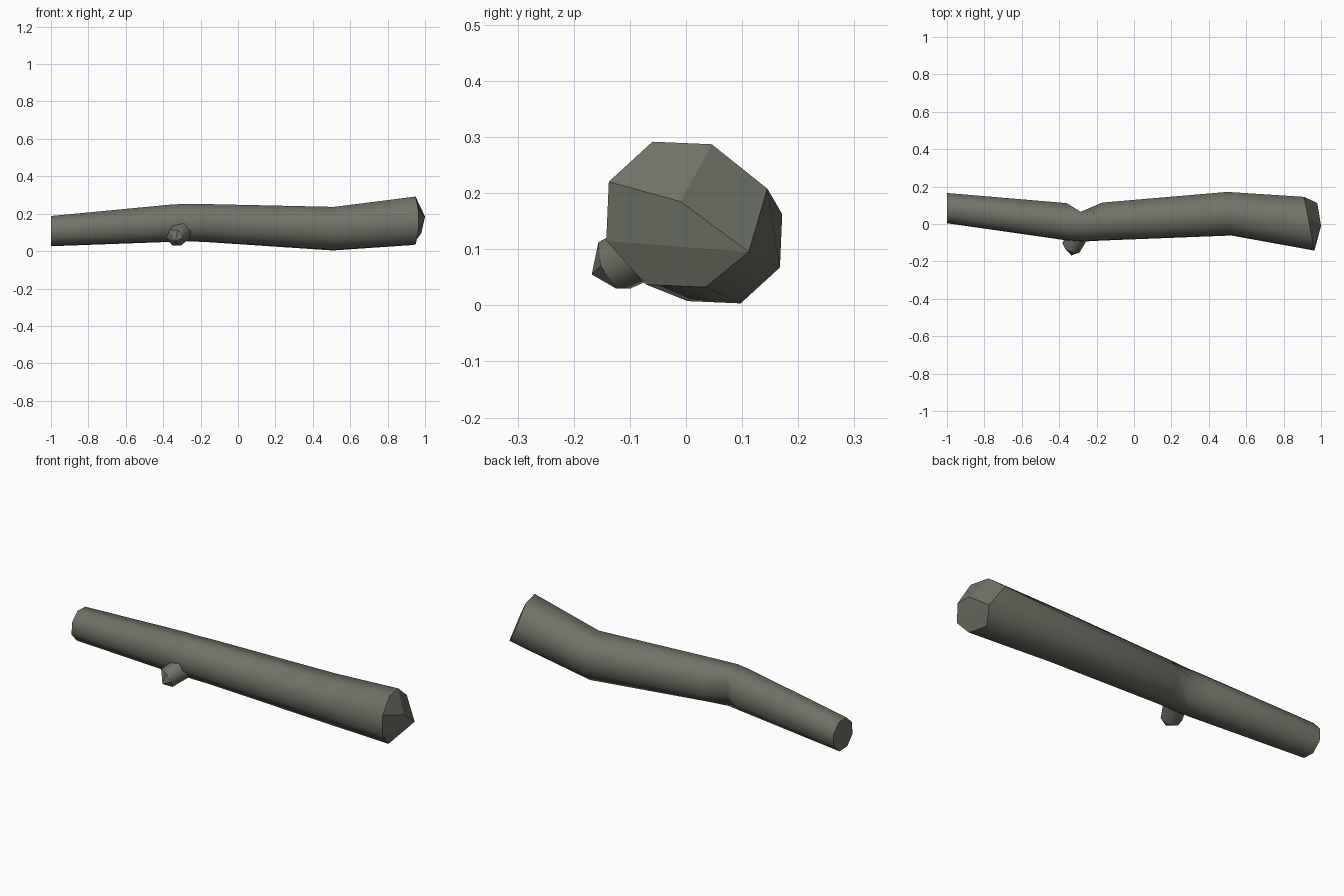
import bpy, bmesh, math
from mathutils import Vector

if "Cube" in bpy.data.objects:
    bpy.data.objects.remove(bpy.data.objects["Cube"])

bark = bpy.data.materials.new("grey green bark")
bark.diffuse_color = (0.16, 0.17, 0.135, 1)
bark.use_nodes = True
bark.node_tree.nodes["Principled BSDF"].inputs["Base Color"].default_value = bark.diffuse_color


def finish(bm, name):
    bmesh.ops.recalc_face_normals(bm, faces=bm.faces)
    me = bpy.data.meshes.new(name)
    bm.to_mesh(me)
    bm.free()
    ob = bpy.data.objects.new(name, me)
    bpy.context.collection.objects.link(ob)
    me.materials.append(bark)
    return ob


def bridge(bm, rings):
    n = len(rings[0])
    for a, b in zip(rings, rings[1:]):
        for i in range(n):
            j = (i + 1) % n
            f = bm.faces.new((a[i], a[j], b[j], b[i]))
            f.smooth = True


# Log: octagonal rings (x, y, z, radius, lean of x per unit y)
stations = [(-1.0, .085, .107, .086, 0),
            (-.36, .012, .149, .106, 0),
            (-.285, .005, .153, .106, 0),
            (-.17, .013, .150, .108, 0),
            (.51, .055, .120, .124, -.09),
            (.94, -.0125, .162, .138, -.19)]
bm = bmesh.new()
rings = []
for x, y, z, r, lean in stations:
    ring = []
    for k in range(8):
        a = math.radians(20 + 45 * k)
        dy = r * math.cos(a)
        ring.append(bm.verts.new((x + lean * dy, y + dy, z + r * math.sin(a))))
    rings.append(ring)
# dent on the back at the bend
for k in (0, 7):
    rings[2][k].co.y = .065
# chipped corners of the thick end
end = rings[-1]
end[0].co = (.91, .145, .208)
end[7].co = (.98, .112, .095)
bridge(bm, rings)
bm.faces.new(rings[0])
# broken, pointed end made of four facets
tip = bm.verts.new((1.0, -.01, .185))
for q in ((tip, end[7], end[0], end[1]), (tip, end[1], end[2], end[3]),
          (tip, end[3], end[4], end[7]), (end[4], end[5], end[6], end[7])):
    bm.faces.new(q)
for e in list(rings[0]) + list(end):
    for edge in e.link_edges:
        if any(not f.smooth for f in edge.link_faces):
            edge.smooth = False
finish(bm, "log")

# Broken branch stub: six-sided, slightly pointed
bm = bmesh.new()
base, top = Vector((-.285, -.03, .12)), Vector((-.337, -.128, .071))
rot = (top - base).to_track_quat('Z', 'Y')
rings = []
for c, r in ((base, .058), (top, .052)):
    rings.append([bm.verts.new(c + rot @ Vector((r * math.cos(k * math.pi / 3),
                                                 r * math.sin(k * math.pi / 3), 0)))
                  for k in range(6)])
bridge(bm, rings)
bm.faces.new(rings[0])
peak = bm.verts.new((-.335, -.168, .055))
for i in range(6):
    bm.faces.new((rings[1][i], rings[1][(i + 1) % 6], peak))
for e in bm.edges:
    if any(not f.smooth for f in e.link_faces):
        e.smooth = False
finish(bm, "branch_stub")
